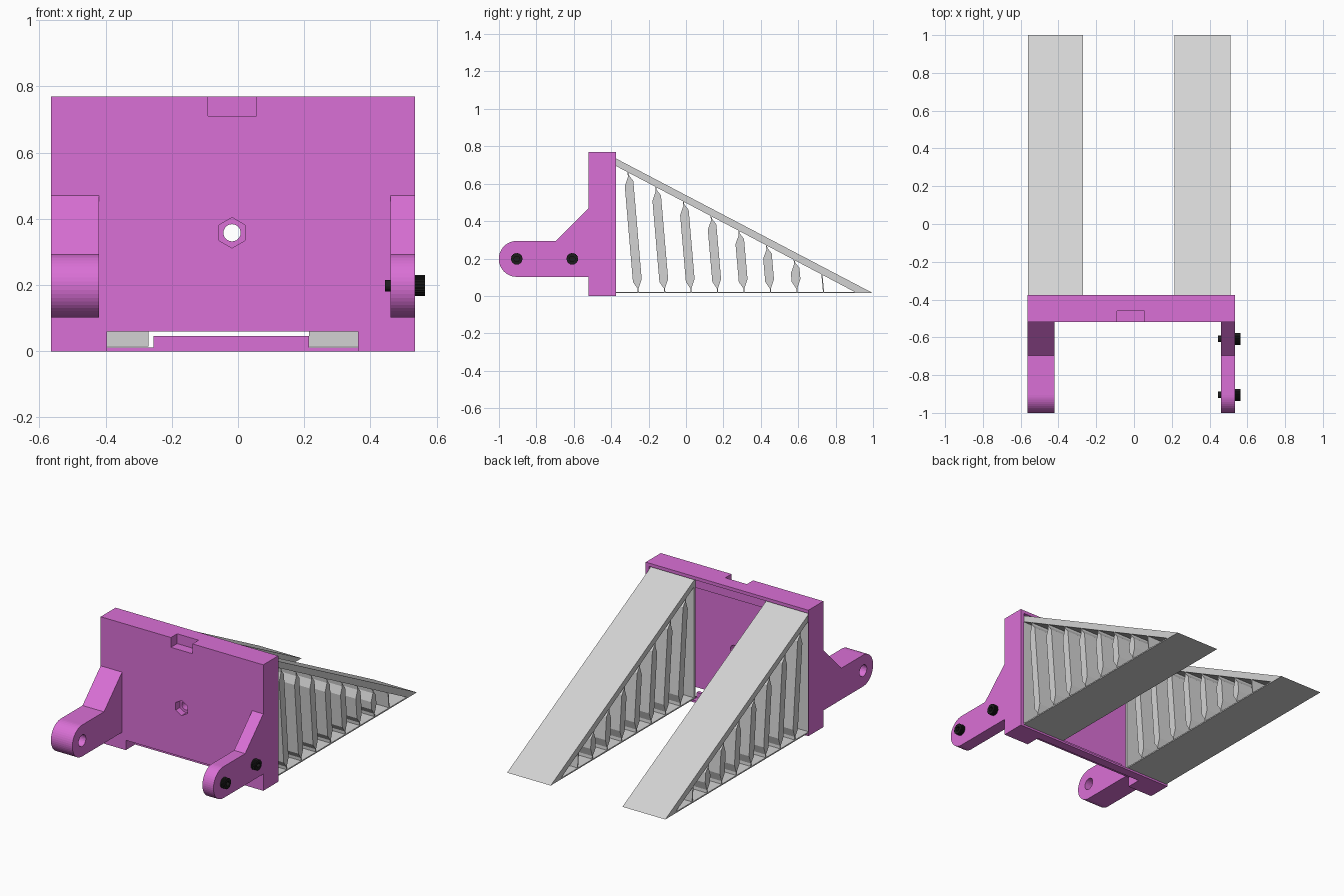
import bpy, bmesh, math

if "Cube" in bpy.data.objects:
    bpy.data.objects.remove(bpy.data.objects["Cube"])


def material(name, rgb):
    m = bpy.data.materials.new(name)
    m.diffuse_color = (*rgb, 1)
    m.use_nodes = True
    m.node_tree.nodes["Principled BSDF"].inputs["Base Color"].default_value = m.diffuse_color
    return m


PURPLE = material("orchid purple", (0.70, 0.162, 0.672))
GREY = material("light grey", (0.651, 0.651, 0.651))
BLACK = material("black", (0.012, 0.012, 0.012))


def extrude(name, mat, profiles, start, end, axis="x"):
    """Extrude closed outlines along x (points y,z) or along y (points x,z)."""
    bm = bmesh.new()
    for pts in profiles:
        rings = []
        for d in (start, end):
            rings.append([bm.verts.new((d, a, b) if axis == "x" else (a, d, b))
                          for a, b in pts])
        n = len(pts)
        bm.faces.new(rings[0])
        bm.faces.new(rings[1][::-1])
        for i in range(n):
            j = (i + 1) % n
            bm.faces.new((rings[0][j], rings[0][i], rings[1][i], rings[1][j]))
    bmesh.ops.recalc_face_normals(bm, faces=bm.faces)
    me = bpy.data.meshes.new(name)
    bm.to_mesh(me)
    bm.free()
    me.materials.append(mat)
    ob = bpy.data.objects.new(name, me)
    bpy.context.collection.objects.link(ob)
    return ob


def rect(a0, a1, b0, b1):
    return [(a0, b0), (a1, b0), (a1, b1), (a0, b1)]


def circle(a, b, r, n, phase=0.0):
    return [(a + r * math.cos(phase + 2 * math.pi * i / n),
             b + r * math.sin(phase + 2 * math.pi * i / n)) for i in range(n)]


def cut(ob, cutters):
    """Subtract the cutters, bake the result and delete the cutters."""
    for c in cutters:
        c.hide_render = True
        mod = ob.modifiers.new("cut", "BOOLEAN")
        mod.operation, mod.solver, mod.object = "DIFFERENCE", "EXACT", c
    dg = bpy.context.evaluated_depsgraph_get()
    me = bpy.data.meshes.new_from_object(ob.evaluated_get(dg))
    ob.modifiers.clear()
    ob.data = me
    for c in cutters:
        bpy.data.objects.remove(c)


def cutter(pts, d0, d1, axis):
    return extrude("cutter", PURPLE, [pts], d0, d1, axis)


# Back plate: hollow at the back, notched at top and bottom, nut pocket and hole
plate = extrude("back_plate", PURPLE, [rect(-0.565, 0.535, 0, 0.77)], -0.52, -0.375, "y")
HX, HZ = -0.018, 0.358
cut(plate, [
    cutter(rect(-0.561, 0.512, 0.012, 0.75), -0.44, -0.3, "y"),
    cutter(rect(-0.09, 0.056, 0.71, 0.8), -0.6, -0.46, "y"),
    cutter(rect(-0.395, 0.362, -0.05, 0.06), -0.6, -0.43, "y"),
    cutter(circle(HX, HZ, 0.046, 6, math.pi / 6), -0.6, -0.48, "y"),
    cutter(circle(HX, HZ, 0.026, 24), -0.6, -0.3, "y"),
])

# Rails inside the hollow, between the ramps
extrude("lower_rail", PURPLE, [rect(-0.255, 0.215, 0.012, 0.046)], -0.43, -0.41, "y")
extrude("upper_rail", PURPLE, [rect(-0.27, 0.215, 0.69, 0.752)], -0.445, -0.40, "y")

# Mounting arms with rounded ends
AY, AZ, AR = -0.905, 0.198, 0.096
arm = [(AY + AR * math.cos(t), AZ + AR * math.sin(t))
       for t in [math.pi * (0.5 + i / 24) for i in range(25)]]
arm += [(-0.52, AZ - AR), (-0.52, 0.47), (-0.695, AZ + AR)]
left_arm = extrude("left_arm", PURPLE, [arm], -0.565, -0.42)
cut(left_arm, [cutter(circle(AY, AZ, 0.035, 24), -0.7, -0.3, "x")])
extrude("right_arm", PURPLE, [arm], 0.46, 0.535)

# Socket-head bolts with knurled heads
for i, by in enumerate((AY, -0.608)):
    knurl = []
    for k in range(48):
        r = 0.032 if k % 2 else 0.030
        a = 2 * math.pi * k / 48
        knurl.append((by + r * math.cos(a), AZ + r * math.sin(a)))
    head = extrude(f"bolt_head_{i + 1}", BLACK, [knurl], 0.533, 0.565)
    cut(head, [cutter(circle(by, AZ, 0.016, 6), 0.548, 0.6, "x")])
    extrude(f"bolt_shaft_{i + 1}", BLACK, [circle(by, AZ, 0.017, 20)], 0.444, 0.54)


# Ramps: sloped deck, thin floor, end wall and a row of slanted struts
def deck_z(y):
    return 0.735 - (y + 0.375) * 0.524


Y0, FLOOR = -0.40, 0.022
deck = [(Y0, deck_z(Y0)), (1.0, 0.0145), (0.915, 0.0145), (Y0, deck_z(Y0) - 0.04)]
floor = rect(Y0, 0.93, 0.0145, FLOOR)
wall = rect(Y0, Y0 + 0.015, FLOOR - 0.002, deck_z(Y0) - 0.03)
struts = []
for i in range(8):
    ty, by = -0.31 + 0.148 * i, -0.255 + 0.1415 * i
    tz, bz = deck_z(ty) - 0.036, FLOOR - 0.002

    def at(z, off):
        return (by + (ty - by) * (z - bz) / (tz - bz) + off, z)

    thin, wide = 0.003, 0.024
    pts = [at(bz, -thin), at(bz, thin)]
    if i < 7:
        pts += [at(bz + 0.02, thin), at(bz + 0.07, wide), at(tz - 0.05, wide),
                at(tz - 0.02, thin)]
    pts += [at(tz, thin), at(tz, -thin)]
    if i < 7:
        pts += [at(tz - 0.03, -thin), at(tz - 0.078, -wide), at(bz + 0.055, -wide),
                at(bz + 0.02, -thin)]
    struts.append(pts)

for side, x0, x1 in (("left", -0.56, -0.27), ("right", 0.215, 0.51)):
    extrude(side + "_ramp_frame", GREY, [deck, floor, wall], x0, x1)
    extrude(side + "_ramp_struts", GREY, struts, x0 + 0.002, x1 - 0.002)
